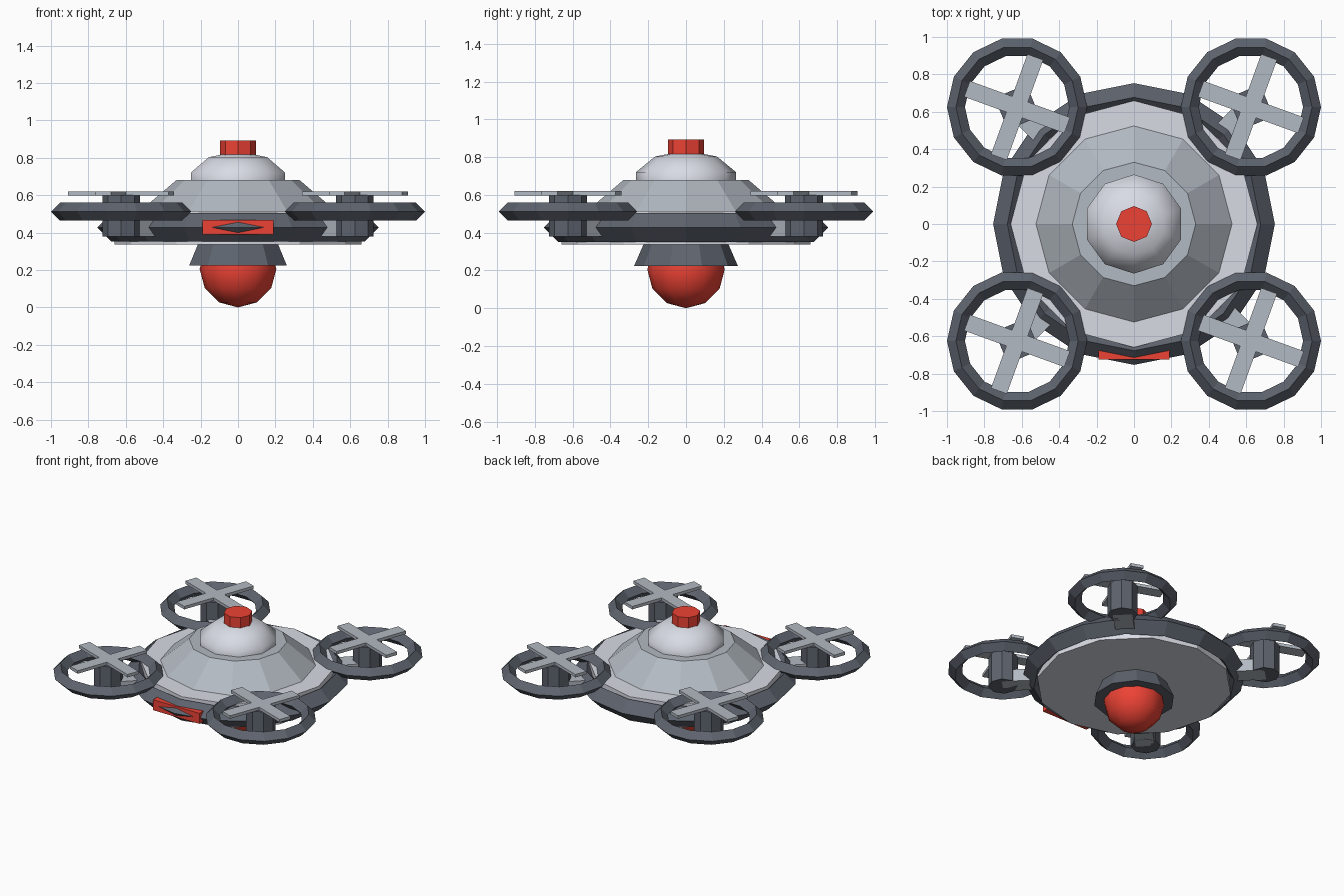
import bpy, bmesh
from math import sin, cos, pi, radians
from mathutils import Matrix

if "Cube" in bpy.data.objects:
    bpy.data.objects.remove(bpy.data.objects["Cube"])


def material(name, r, g, b):
    m = bpy.data.materials.new(name)
    m.diffuse_color = (r, g, b, 1)
    m.use_nodes = True
    m.node_tree.nodes["Principled BSDF"].inputs["Base Color"].default_value = m.diffuse_color
    return m


red = material("red", 0.85, 0.055, 0.035)
light = material("light_grey", 0.69, 0.71, 0.78)
mid = material("mid_grey", 0.45, 0.49, 0.54)
dark = material("dark_grey", 0.11, 0.125, 0.155)


def finish(bm, name, mat, smooth=False):
    bmesh.ops.recalc_face_normals(bm, faces=bm.faces)
    me = bpy.data.meshes.new(name)
    for f in bm.faces:
        f.smooth = smooth
    bm.to_mesh(me)
    bm.free()
    me.materials.append(mat)
    ob = bpy.data.objects.new(name, me)
    bpy.context.collection.objects.link(ob)
    return ob


def lathe(name, profile, n, mat, start=0.0, at=(0, 0), closed=False, smooth=False):
    """Spin (radius, z) points around a vertical axis into n flat sides."""
    bm = bmesh.new()
    rings = []
    for i in range(n):
        a = start + 2 * pi * i / n
        rings.append([bm.verts.new((at[0] + r * cos(a), at[1] + r * sin(a), z)) for r, z in profile])
    m = len(profile)
    for i in range(n):
        p, q = rings[i], rings[(i + 1) % n]
        for j in range(m if closed else m - 1):
            k = (j + 1) % m
            bm.faces.new((p[j], q[j], q[k], p[k]))
    bmesh.ops.remove_doubles(bm, verts=bm.verts, dist=1e-5)
    return finish(bm, name, mat, smooth)


def frustum(r0, z0, r1, z1):
    return [(0, z0), (r0, z0), (r1, z1), (0, z1)]


def ball(r, h, z, rings):
    return [(r * sin(pi * i / rings), z - h * cos(pi * i / rings)) for i in range(rings + 1)]


def diamond(major, minor, z):
    return [(major + minor, z), (major, z + minor), (major - minor, z), (major, z - minor)]


def box(name, size, loc, mat, turn=0.0):
    bm = bmesh.new()
    bmesh.ops.create_cube(bm, size=1)
    bm.transform(Matrix.Translation(loc) @ Matrix.Rotation(turn, 4, 'Z') @ Matrix.Diagonal((*size, 1)))
    return finish(bm, name, mat)


# Hull: disc, bumper ring, sloped deck and dome
lathe("hull_disc", frustum(0.66, 0.337, 0.66, 0.515), 12, light)
lathe("bumper_ring", diamond(0.677, 0.076, 0.428), 16, dark, closed=True)
lathe("sloped_deck", frustum(0.53, 0.51, 0.33, 0.68), 12, mid)
lathe("dome", ball(0.279, 0.166, 0.669, 5), 10, light, pi / 2, smooth=True)
lathe("top_beacon", frustum(0.096, 0.81, 0.096, 0.893), 8, red)

# Camera pod underneath and front light bar
lathe("pod_collar", frustum(0.275, 0.223, 0.222, 0.345), 10, dark, pi / 2)
lathe("pod_ball", ball(0.205, 0.205, 0.205, 6), 12, red, smooth=True)
box("front_light", (0.38, 0.06, 0.078), (0, -0.695, 0.428), red)

# Four rotors: arm, motor, guard and crossed blades
C = 0.625
for sx in (-1, 1):
    for sy in (-1, 1):
        x, y = sx * C, sy * C
        tag = ("front" if sy < 0 else "back") + ("_left" if sx < 0 else "_right")
        box("arm_" + tag, (0.36, 0.13, 0.09), (sx * 0.5, sy * 0.5, 0.425), mid, sx * sy * pi / 4)
        lathe("motor_" + tag, frustum(0.1, 0.38, 0.1, 0.6), 8, dark, at=(x, y))
        lathe("guard_" + tag, diamond(0.327, 0.048, 0.512), 14, dark, at=(x, y), closed=True)
        for i in range(2):
            box(f"blade_{tag}_{i}", (0.57, 0.09, 0.022), (x, y, 0.609), mid, radians(-20 + 90 * i))
